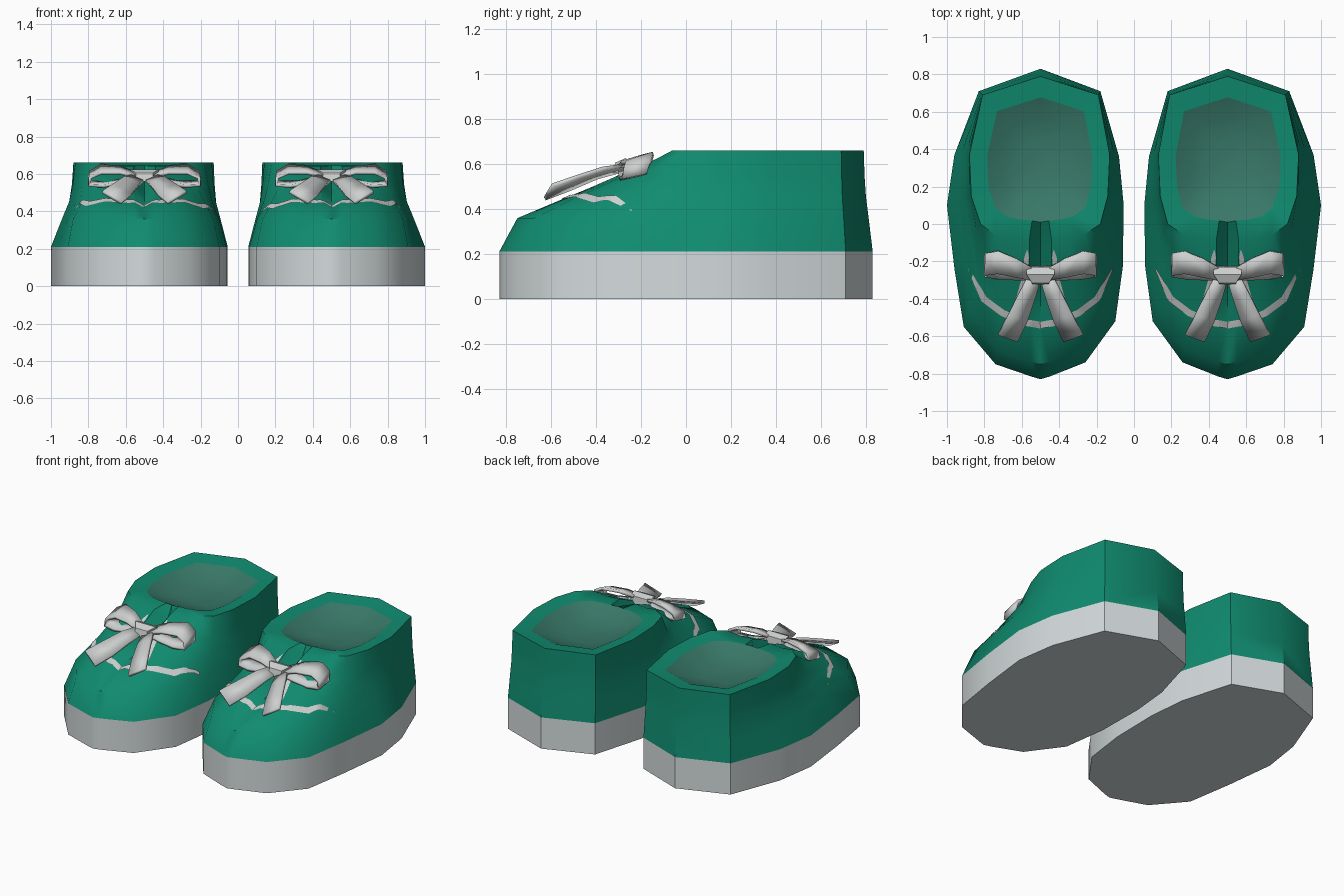
import bpy, bmesh
from mathutils import Vector as V
from mathutils.bvhtree import BVHTree

if "Cube" in bpy.data.objects:
    bpy.data.objects.remove(bpy.data.objects["Cube"])


def material(name, rgb):
    m = bpy.data.materials.new(name)
    m.diffuse_color = (*rgb, 1)
    m.use_nodes = True
    m.node_tree.nodes["Principled BSDF"].inputs["Base Color"].default_value = m.diffuse_color
    return m


GREEN = material("green fabric", (0.005, 0.26, 0.16))
LINING = material("dull green lining", (0.04, 0.19, 0.14))
SOLE = material("pale grey sole", (0.66, 0.71, 0.72))
LACE = material("light grey lace", (0.62, 0.63, 0.63))


def part(name, verts, faces, mat, thick=0, smooth=38):
    """Right-shoe part, mirrored to the left shoe."""
    me = bpy.data.meshes.new(name)
    me.from_pydata([tuple(v) for v in verts], [], faces)
    bm = bmesh.new()
    bm.from_mesh(me)
    bmesh.ops.recalc_face_normals(bm, faces=bm.faces)
    bm.to_mesh(me)
    bm.free()
    me.materials.append(mat)
    ob = bpy.data.objects.new(name, me)
    bpy.context.collection.objects.link(ob)
    if thick:
        s = ob.modifiers.new("thickness", 'SOLIDIFY')
        s.thickness, s.offset = thick, 0
    ob.modifiers.new("other shoe", 'MIRROR').use_mirror_merge = False
    bpy.ops.object.select_all(action='DESELECT')
    bpy.context.view_layer.objects.active = ob
    ob.select_set(True)
    if smooth:
        bpy.ops.object.shade_smooth_by_angle(angle=smooth * 3.14159 / 180)
    return ob


def bridge(rings):
    """Vertices and quads joining closed rings of equal size."""
    n = len(rings[0])
    faces = [(k * n + i, k * n + (i + 1) % n, (k + 1) * n + (i + 1) % n, (k + 1) * n + i)
             for k in range(len(rings) - 1) for i in range(n)]
    return [p for r in rings for p in r], faces


# Sole outline and ankle rim, starting at the toe
base = [(.5, -.83), (.55, -.815), (.74, -.75), (.91, -.55), (.96, -.24), (1, .1), (.96, .37),
        (.83, .71), (.5, .83), (.18, .71), (.08, .36), (.055, .1), (.06, -.23), (.1, -.52),
        (.26, -.74), (.45, -.815)]
rim = [(.5, -.1), (.56, -.09), (.66, -.08), (.74, -.06), (.82, 0), (.87, .15), (.88, .37),
       (.81, .69), (.5, .79), (.19, .69), (.13, .37), (.14, .15), (.18, 0), (.27, -.06),
       (.35, -.08), (.44, -.09)]
N = len(base)

# Sole
v, f = bridge([[V((x, y, z)) for x, y in base] for z in (0, .21)])
part("sole", v, f + [tuple(range(N)), tuple(range(N, 2 * N))], SOLE)

# Upper: low sloping toe, steep sides, groove down the centre of the instep
rings = [[V((x, y, .21)) for x, y in base]]
for rise, t_toe, t_side, groove in ((.33, .11, .45, 0), (.54, .4, .75, .03), (.74, .7, .9, .06)):
    ring = []
    for i, (b, r) in enumerate(zip(base, rim)):
        w = min(1, max(0, (-.05 - b[1]) / .6))
        t = t_toe * w + t_side * (1 - w)
        p = V(b).lerp(V(r), t)
        ring.append(V((p.x, p.y, .21 + .45 * rise - (groove if i == 0 else 0))))
    rings.append(ring)
top = [V((x, y, .64 if y < -.07 else .66)) for x, y in rim]
top[0] = V((.5, -.03, .58))
inner = [V((.5 + (x - .5) * .75, .34 + (y - .34) * .75, .645)) for x, y in rim]
rings += [top, inner]
v, f = bridge(rings)
part("upper", v, f, GREEN)
tree = BVHTree.FromPolygons(v, f)

# Lining: shallow bowl inside the opening
centre = V((.5, .34, 0))
bowl = [inner]
for s, z in ((.7, .60), (.35, .575)):
    bowl.append([centre + (p - centre) * s for p in inner])
    for p in bowl[-1]:
        p.z = z
v, f = bridge(bowl)
part("lining", v, f + [tuple(range(2 * N, 3 * N))], LINING, smooth=60)


# Painted trim lines laid on the upper
def trim(name, path, width):
    pts = []
    for a, b in zip(path, path[1:]):
        pts += [V(a).lerp(V(b), k / 8) for k in range(8)]
    pts.append(V(path[-1]))
    v = []
    for i, p in enumerate(pts):
        d = (pts[min(i + 1, len(pts) - 1)] - pts[max(i - 1, 0)]).normalized()
        w = width * min(1, .25 + 6 * i / len(pts), .25 + 6 * (len(pts) - 1 - i) / len(pts))
        for s in (-1, 0, 1):
            q = p + V((-d.y, d.x)) * s * w / 2
            hit, nrm, _, _ = tree.ray_cast(V((q.x, q.y, 2)), V((0, 0, -1)))
            if nrm.z < 0:
                nrm = -nrm
            v.append(hit + nrm * .005)
    f = [(3 * i + k, 3 * i + k + 1, 3 * i + k + 4, 3 * i + k + 3)
         for i in range(len(pts) - 1) for k in (0, 1)]
    part(name, v, f, LACE)


trim("toe_cap_line", [(.12, -.24), (.2, -.4), (.3, -.475), (.42, -.525), (.5, -.54),
                      (.58, -.525), (.7, -.475), (.8, -.4), (.88, -.24)], .035)
for s in (-1, 1):
    trim("eyelet_line", [(.5 + s * .07, -.14), (.5 + s * .085, -.28), (.5 + s * .14, -.48)], .025)


# Bow ribbons: (centre, half-width vector) stations
def ribbon(name, stations):
    v = []
    for c, h in stations:
        v += [V(c) - V(h), V(c) + V(h)]
    f = [(2 * i, 2 * i + 1, 2 * i + 3, 2 * i + 2) for i in range(len(stations) - 1)]
    part(name, v, f, LACE, thick=.018, smooth=25)


for s in (-1, 1):
    def at(x, y, z):
        return (.5 + s * x, y, z)
    ribbon("bow_loop", [(at(.05, -.265, .595), (0, .035, .01)),
                        (at(.13, -.235, .62), (0, .05, .015)),
                        (at(.23, -.205, .625), (0, .06, .02)),
                        (at(.29, -.215, .595), (0, .06, .015)),
                        (at(.295, -.23, .55), (0, .055, .01)),
                        (at(.22, -.24, .545), (0, .055, .01)),
                        (at(.12, -.255, .56), (0, .045, .01)),
                        (at(.05, -.265, .575), (0, .035, .01))])
    ribbon("bow_tail", [(at(.03, -.28, .58), (s * .03, .01, .012)),
                        (at(.07, -.38, .56), (s * .04, .014, .02)),
                        (at(.12, -.5, .515), (s * .048, .018, .028)),
                        (at(.175, -.61, .475), (s * .05, .018, .03))])

# Bow knot: small faceted block, wider at the back
prof = [(-.325, .56), (-.315, .605), (-.27, .625), (-.23, .61), (-.225, .56)]
v = [V((.5 + s * (.045 if y < -.3 else .075), y, z)) for s in (-1, 1) for y, z in prof]
f = [(i, (i + 1) % 5, 5 + (i + 1) % 5, 5 + i) for i in range(5)]
part("bow_knot", v, f + [tuple(range(5)), tuple(range(5, 10))], LACE, smooth=30)
